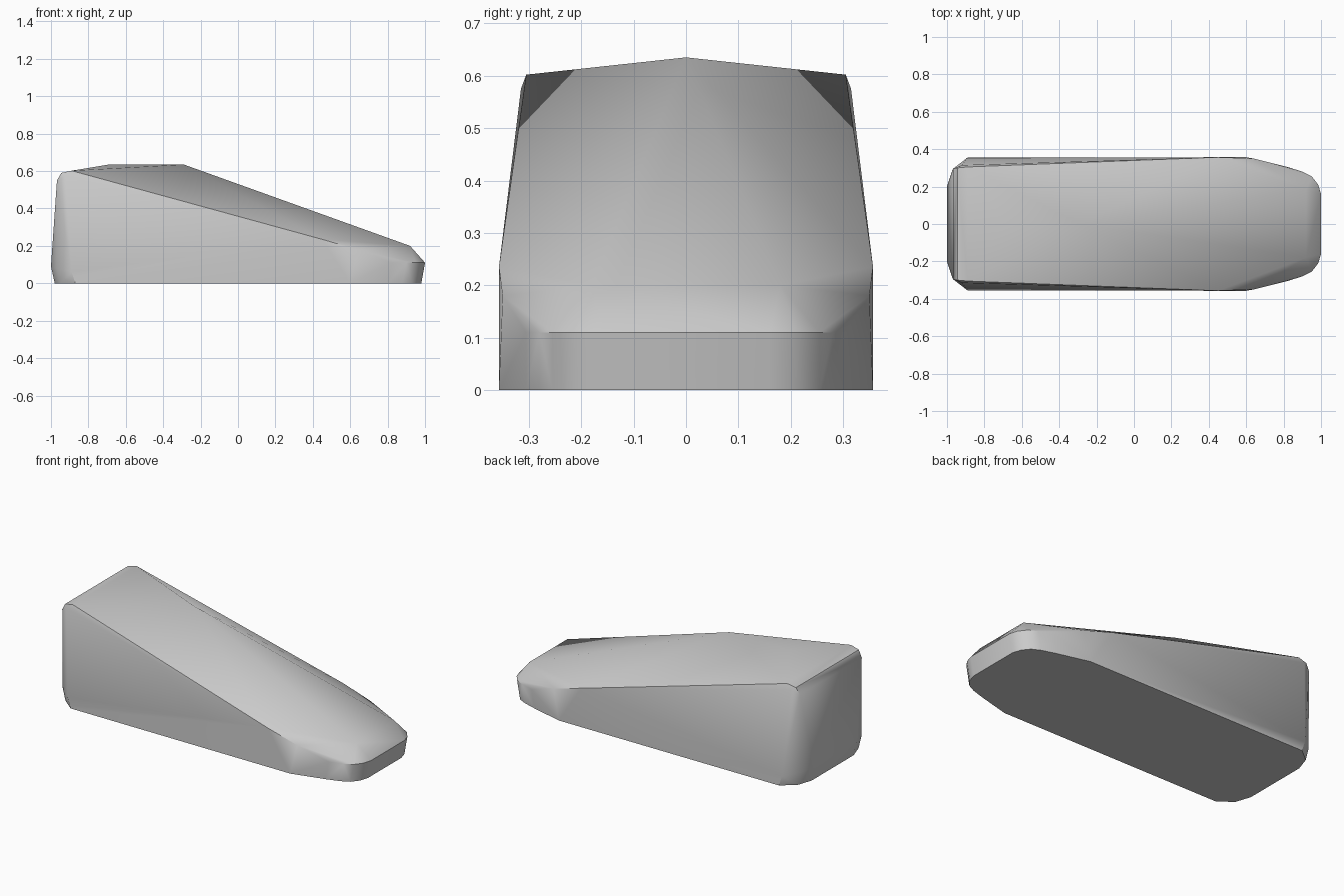
import bpy, bmesh, math

cube = bpy.data.objects.get("Cube")
if cube:
    bpy.data.objects.remove(cube, do_unlink=True)

grey = bpy.data.materials.new("plain grey")
grey.use_nodes = True
grey.diffuse_color = (0.6, 0.6, 0.6, 1)
grey.node_tree.nodes["Principled BSDF"].inputs["Base Color"].default_value = (0.6, 0.6, 0.6, 1)

# Roof ridge, on the centre line
ridge = [(-0.69, 0, 0.635), (-0.29, 0, 0.635)]

# Half of the tall end: rounded top corner, then the lower corner
tall_end = [(-0.89, 0.305, 0.602), (-0.945, 0.3, 0.59), (-0.968, 0.295, 0.55),
            (-0.92, 0.315, 0.575),
            (-1.0, 0.2, 0.09), (-0.98, 0.2, 0), (-0.97, 0.29, 0.08),
            (-0.95, 0.29, 0), (-0.89, 0.355, 0.06), (-0.87, 0.355, 0)]

# Half of the low nose: shoulder, upper lip and rounded front
shoulder = [(0.45, 0.357, 0.235), (0.64, 0.35, 0.18), (0.6, 0.357, 0)]
lip = [(0.92, 0.18, 0.2)]
nose_outline = [(1.0, 0.16), (0.985, 0.21), (0.95, 0.255), (0.9, 0.28), (0.82, 0.305)]
nose = [(x, y, 0.11) for x, y in nose_outline]
nose += [(x - 0.02, y, 0) for x, y in nose_outline]

# Mirror the half and wrap it in a closed faceted shell
bm = bmesh.new()
for p in ridge:
    bm.verts.new(p)
for x, y, z in tall_end + shoulder + lip + nose:
    for side in (1, -1):
        bm.verts.new((x, y * side, z))
hull = bmesh.ops.convex_hull(bm, input=bm.verts[:])
loose = {v for v in hull["geom_interior"] + hull["geom_unused"]
         if isinstance(v, bmesh.types.BMVert)}
bmesh.ops.delete(bm, geom=list(loose), context="VERTS")
bmesh.ops.dissolve_limit(bm, angle_limit=math.radians(1), verts=bm.verts[:], edges=bm.edges[:])
bmesh.ops.recalc_face_normals(bm, faces=bm.faces[:])

mesh = bpy.data.meshes.new("wedge_body")
bm.to_mesh(mesh)
bm.free()
mesh.materials.append(grey)
body = bpy.data.objects.new("wedge_body", mesh)
bpy.context.collection.objects.link(body)

# Soft shading across shallow creases, sharp along the side edges
bpy.context.view_layer.objects.active = body
body.select_set(True)
bpy.ops.object.shade_smooth_by_angle(angle=math.radians(40))
